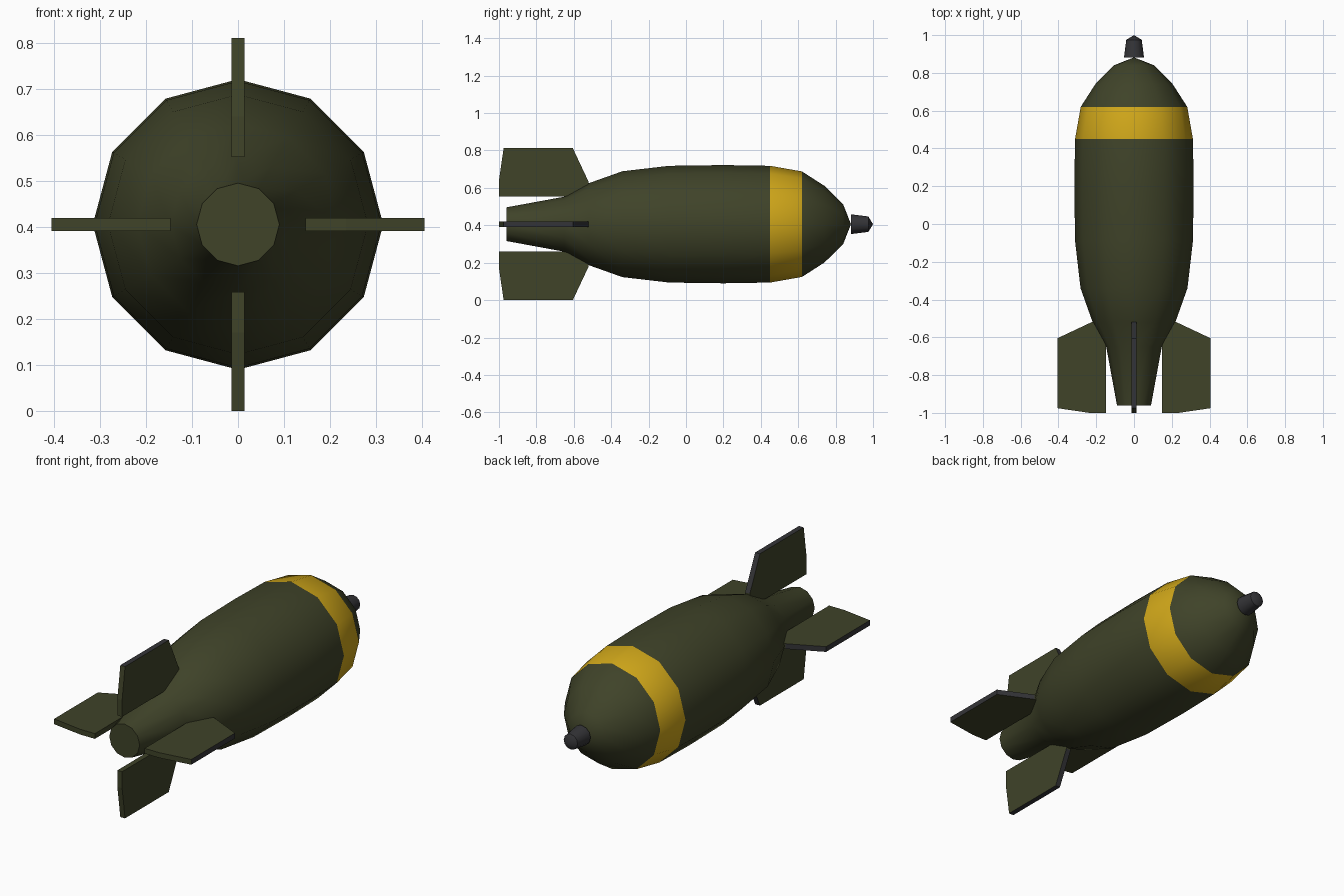
import bpy, bmesh, math
from mathutils import Matrix, Vector

if "Cube" in bpy.data.objects:
    bpy.data.objects.remove(bpy.data.objects["Cube"])

CZ = 0.406      # height of the long axis
SIDES = 12


def material(name, rgb):
    m = bpy.data.materials.new(name)
    m.diffuse_color = (*rgb, 1)
    m.use_nodes = True
    m.node_tree.nodes["Principled BSDF"].inputs["Base Color"].default_value = m.diffuse_color
    return m


GREEN = material("olive_paint", (0.050, 0.056, 0.022))
YELLOW = material("yellow_paint", (0.62, 0.38, 0.010))
GREY = material("dark_metal", (0.034, 0.034, 0.038))


def finish(name, bm, mats, smooth=None):
    bmesh.ops.recalc_face_normals(bm, faces=bm.faces)
    mesh = bpy.data.meshes.new(name)
    bm.to_mesh(mesh)
    bm.free()
    for m in mats:
        mesh.materials.append(m)
    ob = bpy.data.objects.new(name, mesh)
    bpy.context.collection.objects.link(ob)
    if smooth:
        bpy.ops.object.select_all(action='DESELECT')
        ob.select_set(True)
        bpy.context.view_layer.objects.active = ob
        bpy.ops.object.shade_smooth_by_angle(angle=math.radians(smooth))
    return ob


def lathe(name, profile, mats, band=None):
    """Turn (y, radius) points around the long axis; band = profile segment in material 1."""
    bm = bmesh.new()
    rings = []
    for y, r in profile:
        n = SIDES if r > 0 else 1
        rings.append([bm.verts.new((r * math.sin(math.tau * i / SIDES), y,
                                    CZ + r * math.cos(math.tau * i / SIDES))) for i in range(n)])
    bm.faces.new(rings[0])
    for k, (a, b) in enumerate(zip(rings, rings[1:])):
        for i in range(SIDES):
            j = (i + 1) % SIDES
            quad = [a[i], a[j], b[j], b[i]] if len(b) > 1 else [a[i], a[j], b[0]]
            bm.faces.new(quad).material_index = int(k == band)
    return finish(name, bm, mats, smooth=40)


# Body with painted band
lathe("bomb_body", [(-0.96, 0.09), (-0.65, 0.147), (-0.52, 0.219), (-0.34, 0.283),
                    (-0.09, 0.312), (0.20, 0.316), (0.45, 0.312), (0.62, 0.282),
                    (0.74, 0.205), (0.84, 0.107), (0.882, 0)], [GREEN, YELLOW], band=6)

# Nose fuze
lathe("nose_fuze", [(0.882, 0.053), (0.975, 0.041), (1.0, 0)], [GREY])

# Four tail fins, outer edges in dark metal
FIN = [(-1.0, 0.147), (-1.0, 0.235), (-0.975, 0.406), (-0.605, 0.406),
       (-0.52, 0.225), (-0.52, 0.19), (-0.65, 0.147)]
HALF = 0.014
for n, side in enumerate(("top", "right", "bottom", "left")):
    bm = bmesh.new()
    plate = bm.faces.new([bm.verts.new((-HALF, y, r)) for y, r in FIN])
    ext = bmesh.ops.extrude_face_region(bm, geom=[plate])
    bmesh.ops.translate(bm, vec=(2 * HALF, 0, 0),
                        verts=[v for v in ext["geom"] if isinstance(v, bmesh.types.BMVert)])
    bmesh.ops.recalc_face_normals(bm, faces=bm.faces)
    for f in bm.faces:
        f.normal_update()
        if f.normal.z > 0.3:
            f.material_index = 1
    bm.transform(Matrix.Translation((0, 0, CZ)) @ Matrix.Rotation(n * math.pi / 2, 4, 'Y'))
    finish("tail_fin_" + side, bm, [GREEN, GREY])
